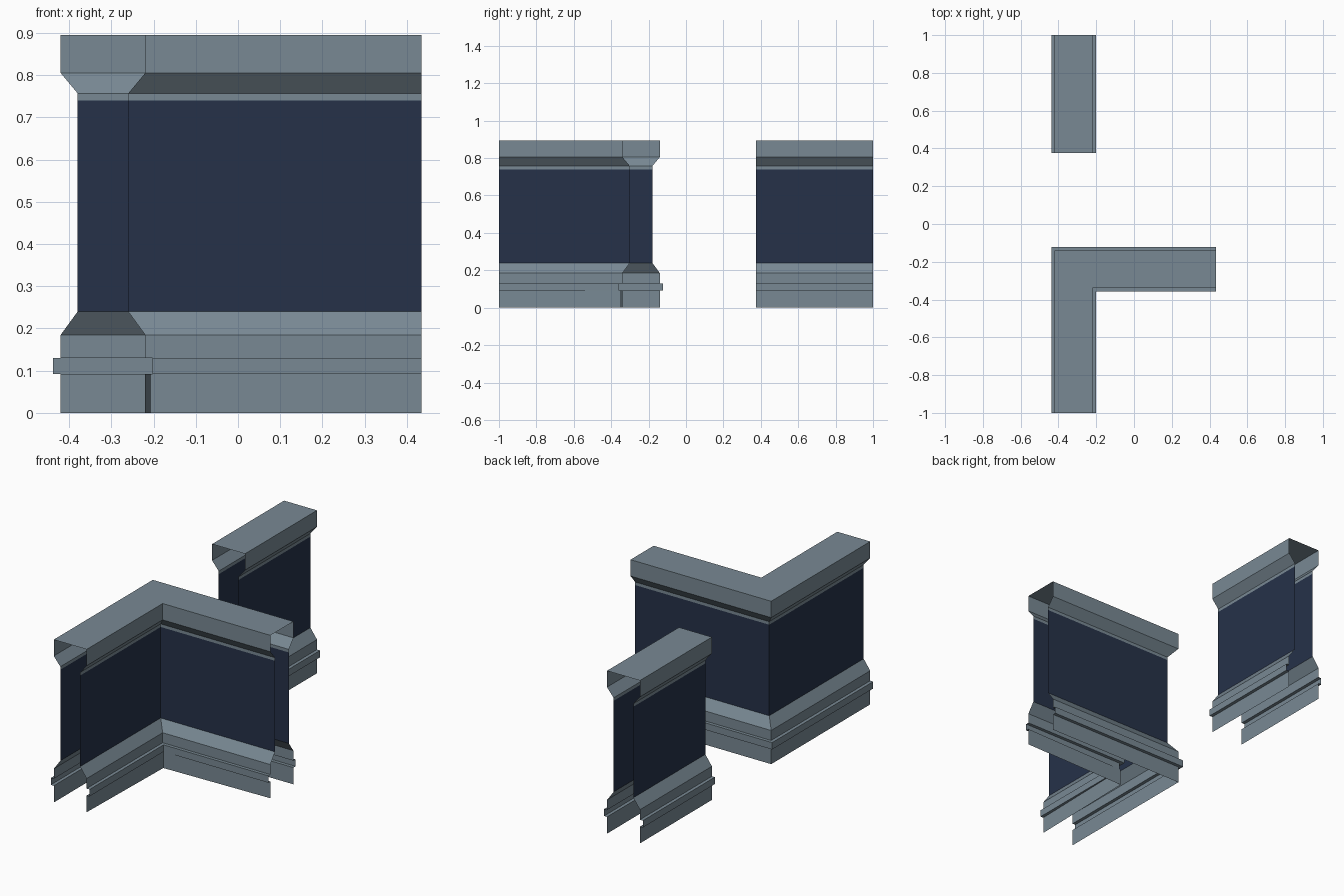
import bpy, bmesh
from mathutils import Vector

if "Cube" in bpy.data.objects:
    bpy.data.objects.remove(bpy.data.objects["Cube"])


def material(name, rgb):
    m = bpy.data.materials.new(name)
    m.diffuse_color = (*rgb, 1)
    m.use_nodes = True
    m.node_tree.nodes["Principled BSDF"].inputs["Base Color"].default_value = m.diffuse_color
    return m


GREY = material("grey trim", (0.19, 0.25, 0.295))
NAVY = material("navy panel", (0.019, 0.031, 0.066))

# Half cross-section, bottom to top: (distance from centre line, height)
HALF = [(0.10, 0), (0.10, 0.092), (0.118, 0.092), (0.118, 0.13), (0.10, 0.13),
        (0.10, 0.185), (0.06, 0.24), (0.06, 0.74), (0.06, 0.757),
        (0.10, 0.805), (0.10, 0.895)]
# Left side up, across the top, right side down; ends and bottom stay open
PROFILE = [(-d, z) for d, z in HALF] + [(d, z) for d, z in reversed(HALF)]


def wall(name, points):
    """Sweep the profile along a flat path with mitred corners."""
    pts = [Vector(p) for p in points]
    bm = bmesh.new()
    rings = []
    for i, p in enumerate(pts):
        dirs = []
        if i > 0:
            dirs.append((p - pts[i - 1]).normalized())
        if i < len(pts) - 1:
            dirs.append((pts[i + 1] - p).normalized())
        sides = [Vector((d.y, -d.x)) for d in dirs]
        side = sum(sides, Vector((0, 0))).normalized()
        side /= side.dot(sides[0])
        ring = []
        for off, z in PROFILE:
            # the plinth flares slightly into the inner corner
            if len(dirs) == 2 and off == 0.10 and z < 0.1:
                off = 0.114
            q = p + side * off
            ring.append(bm.verts.new((q.x, q.y, z)))
        rings.append(ring)
    for a, b in zip(rings, rings[1:]):
        for j in range(len(PROFILE) - 1):
            f = bm.faces.new((a[j], a[j + 1], b[j + 1], b[j]))
            zs = sorted((PROFILE[j][1], PROFILE[j + 1][1]))
            # tall middle band is the navy panel
            f.material_index = 1 if zs == [0.24, 0.74] else 0
    me = bpy.data.meshes.new(name)
    bm.to_mesh(me)
    bm.free()
    me.materials.append(GREY)
    me.materials.append(NAVY)
    ob = bpy.data.objects.new(name, me)
    bpy.context.collection.objects.link(ob)


# Corner wall and the separate straight piece behind it
wall("corner_wall", [(-0.32, -1), (-0.32, -0.24), (0.435, -0.24)])
wall("straight_wall", [(-0.32, 0.375), (-0.32, 1)])
